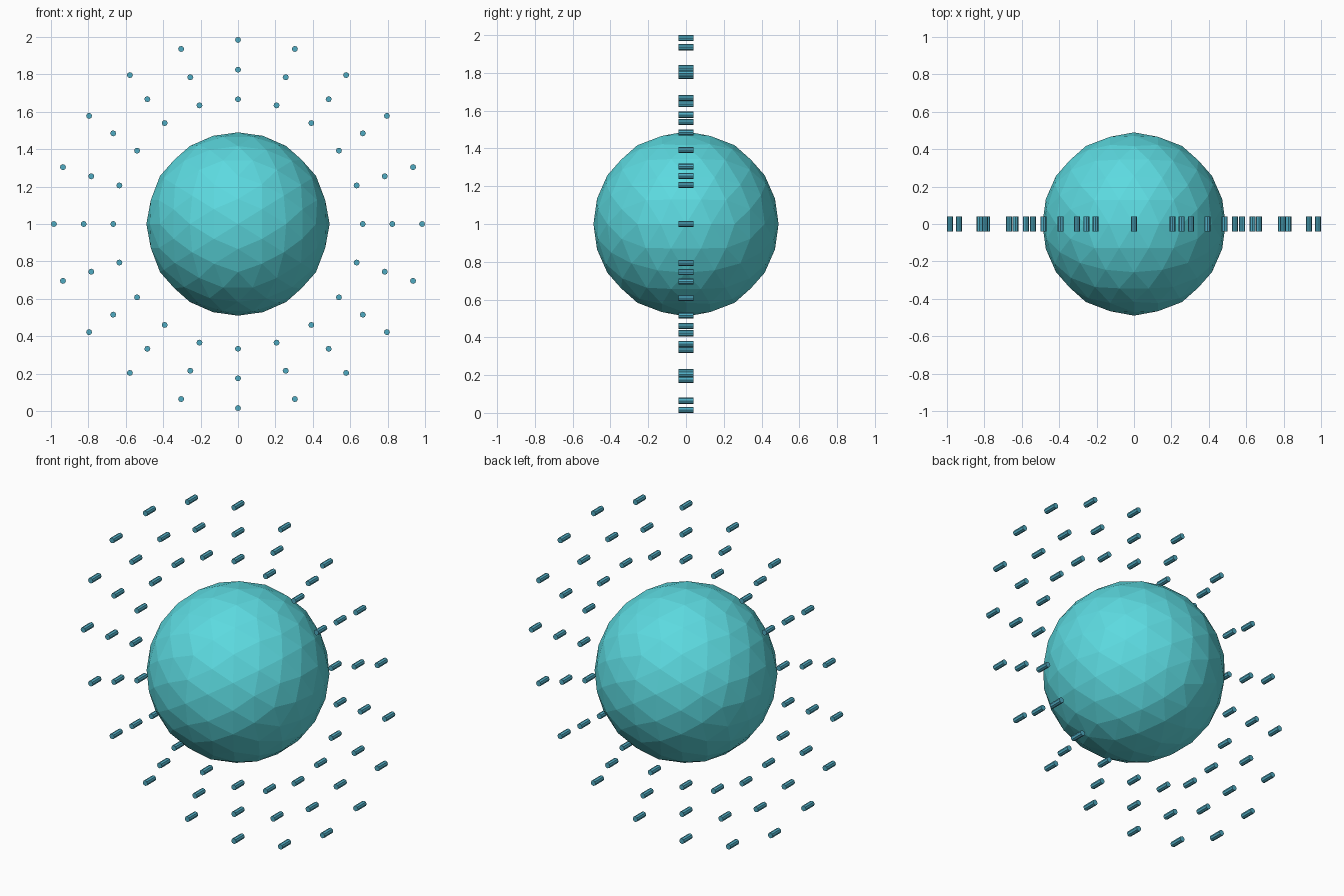
import bpy, bmesh, math
from mathutils import Matrix, Vector

if "Cube" in bpy.data.objects:
    bpy.data.objects.remove(bpy.data.objects["Cube"])

CENTRE = Vector((0, 0, 1))
BALL_RADIUS = 0.49
PEG_RADIUS = 0.016
PEG_LENGTH = 0.08
PEGS_PER_RING = 20
RINGS = {"inner": 0.667, "middle": 0.825, "outer": 0.984}


def make_material(name, rgb):
    mat = bpy.data.materials.new(name)
    mat.use_nodes = True
    mat.diffuse_color = (*rgb, 1)
    bsdf = next(n for n in mat.node_tree.nodes if n.type == 'BSDF_PRINCIPLED')
    bsdf.inputs["Base Color"].default_value = (*rgb, 1)
    return mat


def add_object(name, bm, mat):
    bmesh.ops.recalc_face_normals(bm, faces=bm.faces)
    mesh = bpy.data.meshes.new(name)
    bm.to_mesh(mesh)
    bm.free()
    mesh.materials.append(mat)
    obj = bpy.data.objects.new(name, mesh)
    obj.location = CENTRE
    bpy.context.collection.objects.link(obj)
    return obj


turquoise = make_material("turquoise", (0.107, 0.70, 0.745))
dull_blue = make_material("dull_blue", (0.08, 0.41, 0.54))

# Faceted ball: icosahedron from three golden rectangles, split twice
bm = bmesh.new()
golden = (1 + math.sqrt(5)) / 2
for a in (-1, 1):
    for b in (-golden, golden):
        for corner in ((a, 0, b), (0, b, a), (b, a, 0)):
            bm.verts.new(corner)
bmesh.ops.convex_hull(bm, input=bm.verts)
for level in range(2):
    bmesh.ops.subdivide_edges(bm, edges=bm.edges[:], cuts=1, use_grid_fill=True)
    for v in bm.verts:
        v.co = v.co.normalized() * BALL_RADIUS
add_object("ball", bm, turquoise)

# Three rings of short pegs lying front to back around the ball
lay_down = Matrix.Rotation(math.pi / 2, 4, 'X')
for ring, radius in RINGS.items():
    bm = bmesh.new()
    for i in range(PEGS_PER_RING):
        angle = math.tau * i / PEGS_PER_RING
        place = Matrix.Translation((radius * math.cos(angle), 0, radius * math.sin(angle)))
        bmesh.ops.create_cone(bm, cap_ends=True, segments=8, radius1=PEG_RADIUS,
                              radius2=PEG_RADIUS, depth=PEG_LENGTH,
                              matrix=place @ lay_down)
    add_object(ring + "_peg_ring", bm, dull_blue)
